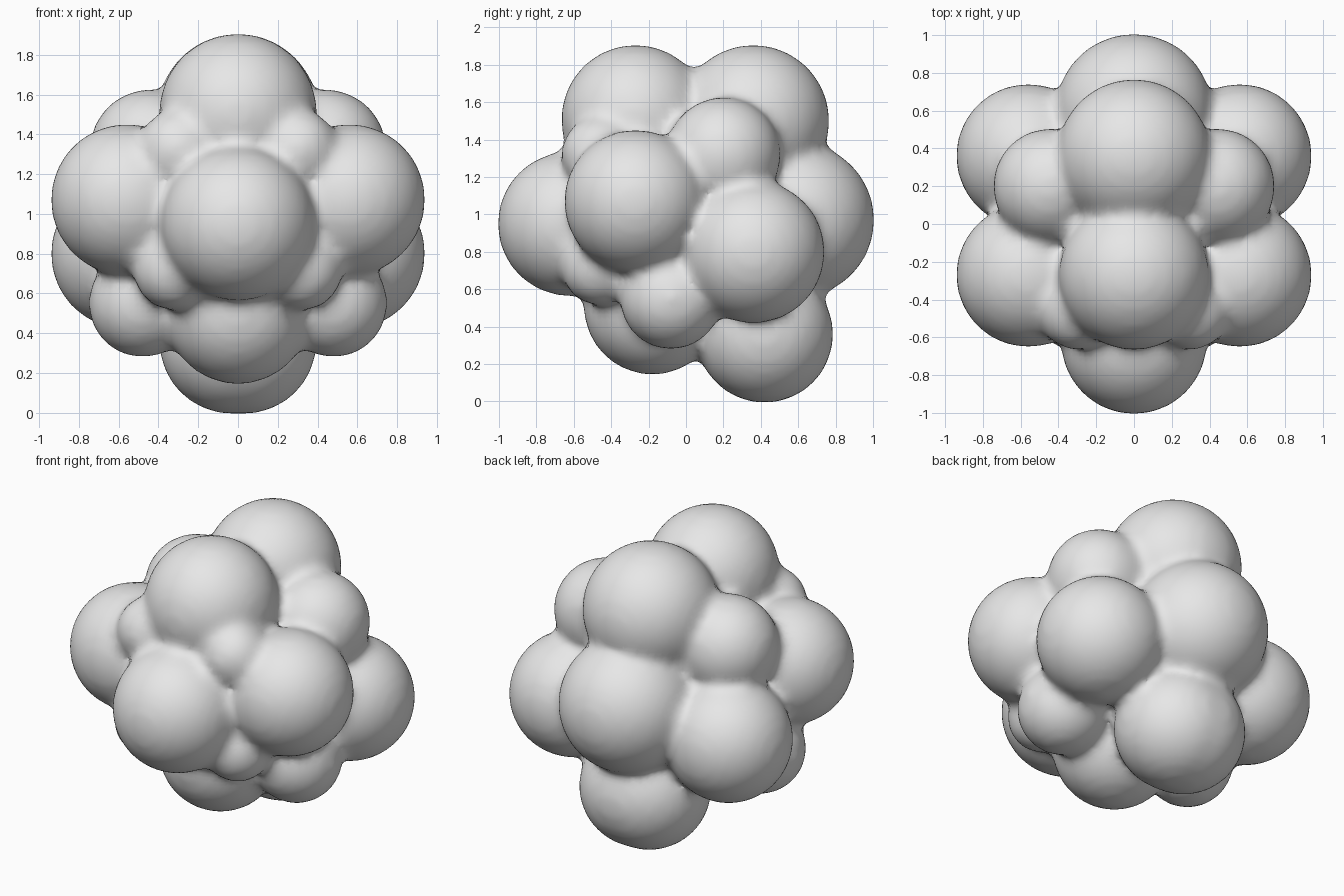
import bpy, bmesh
from mathutils import Matrix

if "Cube" in bpy.data.objects:
    bpy.data.objects.remove(bpy.data.objects["Cube"])

# Balls on the centre line: x, y, z, radius
centre_balls = [
    (0, 0.00, 0.95, 0.58),    # core
    (0, -0.62, 0.95, 0.38),   # front
    (0, -0.27, 1.51, 0.39),   # upper front
    (0, 0.36, 1.50, 0.40),    # upper back
    (0, 0.59, 0.97, 0.41),    # back
    (0, -0.18, 0.51, 0.36),   # lower front
]
# Balls mirrored to both sides
side_balls = [
    (0.56, -0.27, 1.07, 0.375),  # upper front cheek
    (0.56, 0.36, 0.80, 0.375),   # lower back cheek
    (0.44, 0.20, 1.32, 0.30),    # upper side bump
    (0.48, -0.08, 0.55, 0.265),  # lower side bump
    (0.30, -0.46, 1.32, 0.20),   # small upper front bump
    (0.32, -0.46, 0.72, 0.20),   # small lower front bump
    (0.03, 0.42, 0.36, 0.36),    # bottom back lobe
]

balls = centre_balls + side_balls + [(-x, y, z, r) for x, y, z, r in side_balls]
bm = bmesh.new()
for x, y, z, r in balls:
    bmesh.ops.create_icosphere(bm, subdivisions=4, radius=r + 0.008,
                               matrix=Matrix.Translation((x, y, z)))
mesh = bpy.data.meshes.new("ball_cluster")
bm.to_mesh(mesh)
bm.free()

cluster = bpy.data.objects.new("ball_cluster", mesh)
bpy.context.collection.objects.link(cluster)

# Plain grey surface
grey = bpy.data.materials.new("light_grey")
grey.diffuse_color = (0.8, 0.8, 0.8, 1)
grey.use_nodes = True
grey.node_tree.nodes["Principled BSDF"].inputs["Base Color"].default_value = grey.diffuse_color
mesh.materials.append(grey)

# Fuse the balls into one skin and soften the creases between them
fuse = cluster.modifiers.new("fuse", 'REMESH')
fuse.mode = 'VOXEL'
fuse.voxel_size = 0.03
fuse.use_smooth_shade = True
soften = cluster.modifiers.new("soften", 'SMOOTH')
soften.factor = 0.5
soften.iterations = 12

bpy.context.view_layer.objects.active = cluster
cluster.select_set(True)
for name in ("fuse", "soften"):
    bpy.ops.object.modifier_apply(modifier=name)
bpy.ops.object.shade_smooth()
